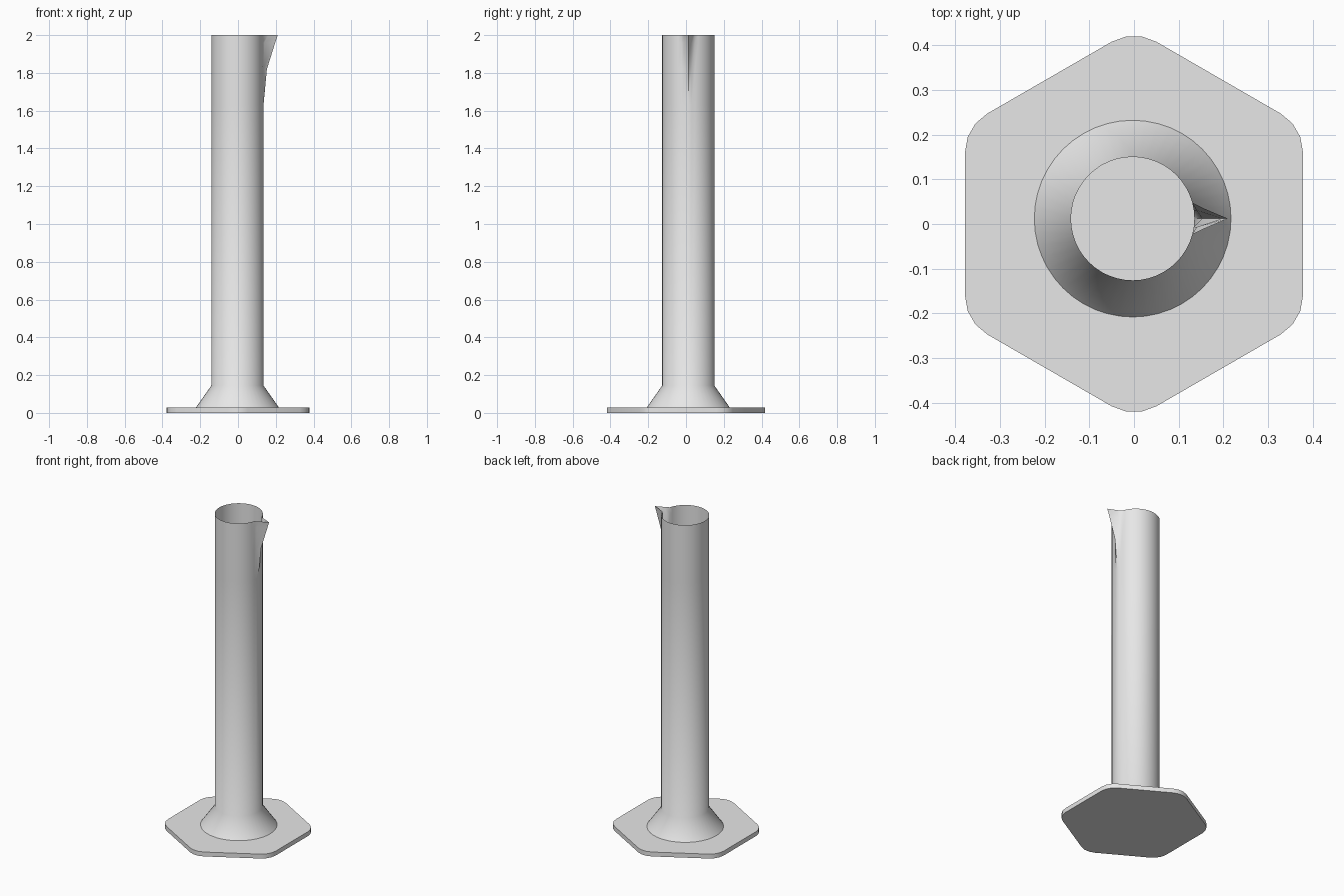
import bpy, bmesh
from math import cos, sin, tan, pi, radians
from mathutils import Vector

cube = bpy.data.objects.get("Cube")
if cube:
    bpy.data.objects.remove(cube, do_unlink=True)

# Single light grey material
grey = bpy.data.materials.new("light_grey")
grey.use_nodes = True
grey.diffuse_color = (0.8, 0.8, 0.8, 1)
grey.node_tree.nodes["Principled BSDF"].inputs["Base Color"].default_value = (0.8, 0.8, 0.8, 1)

CENTRE = Vector((-0.003, 0.012, 0))
SEGMENTS = 48
TUBE_R = 0.138
PLATE_TOP = 0.028
FLARE_TOP = 0.145


def finish(bm, name, location, angle):
    mesh = bpy.data.meshes.new(name)
    bm.normal_update()
    bm.to_mesh(mesh)
    bm.free()
    mesh.materials.append(grey)
    obj = bpy.data.objects.new(name, mesh)
    obj.location = location
    bpy.context.collection.objects.link(obj)
    bpy.ops.object.select_all(action='DESELECT')
    obj.select_set(True)
    bpy.context.view_layer.objects.active = obj
    bpy.ops.object.shade_smooth_by_angle(angle=radians(angle))
    return obj


def ring(bm, radius, z, pushes=(0, 0)):
    """Circle of vertices; pushes moves the spout vertex and its neighbours out."""
    verts = []
    for i in range(SEGMENTS):
        step = min(i, SEGMENTS - i)
        r = radius + (pushes[step] if step < len(pushes) else 0)
        a = 2 * pi * i / SEGMENTS
        verts.append(bm.verts.new((r * cos(a), r * sin(a), z)))
    return verts


def loft(bm, rings):
    for low, high in zip(rings, rings[1:]):
        for i in range(SEGMENTS):
            j = (i + 1) % SEGMENTS
            bm.faces.new((low[i], low[j], high[j], high[i]))


# Hexagonal foot plate with rounded corners
bm = bmesh.new()
apothem, corner_r = 0.378, 0.1
corner_dist = (apothem - corner_r) / cos(pi / 6)
outline = []
for k in range(6):
    mid = radians(30 + 60 * k)
    for s in (-30, -10, 10, 30):
        a = mid + radians(s)
        outline.append(bm.verts.new((corner_dist * cos(mid) + corner_r * cos(a),
                                     corner_dist * sin(mid) + corner_r * sin(a), 0)))
base = bm.faces.new(outline)
top = bmesh.ops.extrude_face_region(bm, geom=[base])
bmesh.ops.translate(bm, vec=(0, 0, PLATE_TOP),
                    verts=[g for g in top["geom"] if isinstance(g, bmesh.types.BMVert)])
bmesh.ops.recalc_face_normals(bm, faces=bm.faces)
finish(bm, "foot_plate", (0, 0, 0), 30)

# Flared collar and open thin-walled tube with a pinched pouring spout
bm = bmesh.new()
loft(bm, [
    ring(bm, 0.22, PLATE_TOP),
    ring(bm, TUBE_R, FLARE_TOP),
    ring(bm, TUBE_R, 1.63),
    ring(bm, TUBE_R, 1.82, (0.018, 0)),
    ring(bm, TUBE_R, 1.96, (0.062, 0.006)),
    ring(bm, TUBE_R, 2.0, (0.075, 0.026)),
])
finish(bm, "tube_with_spout", CENTRE, 40)
